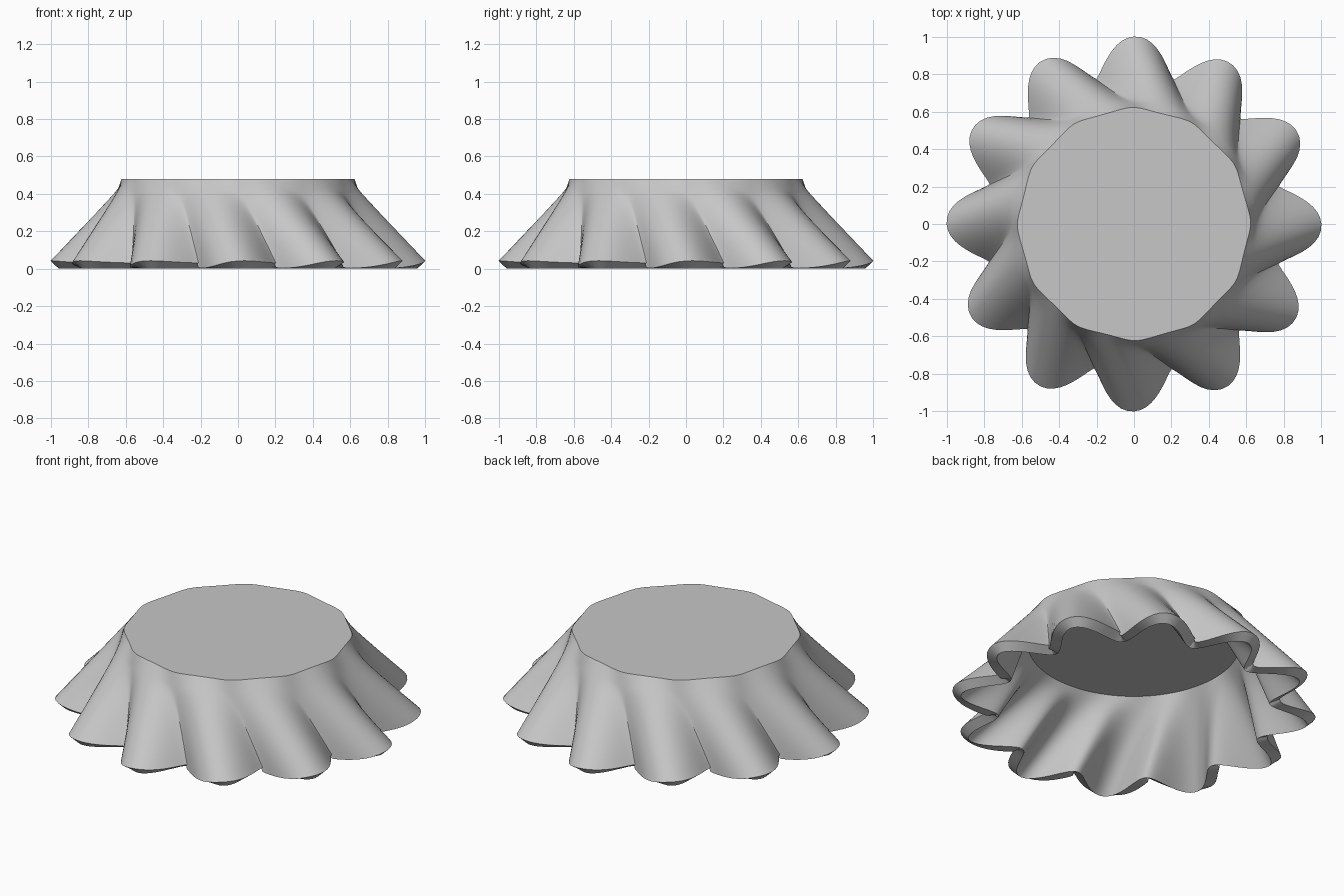
import bpy
import bmesh
from math import cos, sin, pi, radians
from mathutils import Vector

cube = bpy.data.objects.get("Cube")
if cube:
    bpy.data.objects.remove(cube, do_unlink=True)

LOBES = 12
SEGMENTS = LOBES * 24
RINGS = 14
HEIGHT = 0.42
TOP_RADIUS = 0.58
BASE_RADIUS = 0.85
WAVE = 0.108
TWIST = radians(15)

grey = bpy.data.materials.new("plain grey")
grey.use_nodes = True
colour = (0.57, 0.57, 0.57, 1)
grey.diffuse_color = colour
grey.node_tree.nodes["Principled BSDF"].inputs["Base Color"].default_value = colour


def polar(radius, angle, z):
    return Vector((radius * cos(angle), radius * sin(angle), z))


# Fluted skirt: straight rulings from a wavy hem to a turned round top
bm = bmesh.new()
angles = [2 * pi * j / SEGMENTS for j in range(SEGMENTS)]
hem = [polar(BASE_RADIUS + WAVE * cos(LOBES * a), a, 0) for a in angles]
top = [polar(TOP_RADIUS, a - TWIST, HEIGHT) for a in angles]
rings = [[bm.verts.new(p.lerp(q, i / RINGS)) for p, q in zip(hem, top)]
         for i in range(RINGS + 1)]
for low, high in zip(rings, rings[1:]):
    for j in range(SEGMENTS):
        k = (j + 1) % SEGMENTS
        bm.faces.new((low[j], low[k], high[k], high[j]))

# Flat lid
bm.faces.new(rings[-1])

mesh = bpy.data.meshes.new("fluted_shell")
bm.to_mesh(mesh)
bm.free()
shell = bpy.data.objects.new("fluted_shell", mesh)
bpy.context.collection.objects.link(shell)
mesh.materials.append(grey)

# Wall thickness grows outward
wall = shell.modifiers.new("wall", 'SOLIDIFY')
wall.thickness = 0.06
wall.offset = 1
wall.use_even_offset = True

bpy.context.view_layer.objects.active = shell
shell.select_set(True)
bpy.ops.object.modifier_apply(modifier="wall")
bpy.ops.object.shade_smooth_by_angle(angle=radians(30))
